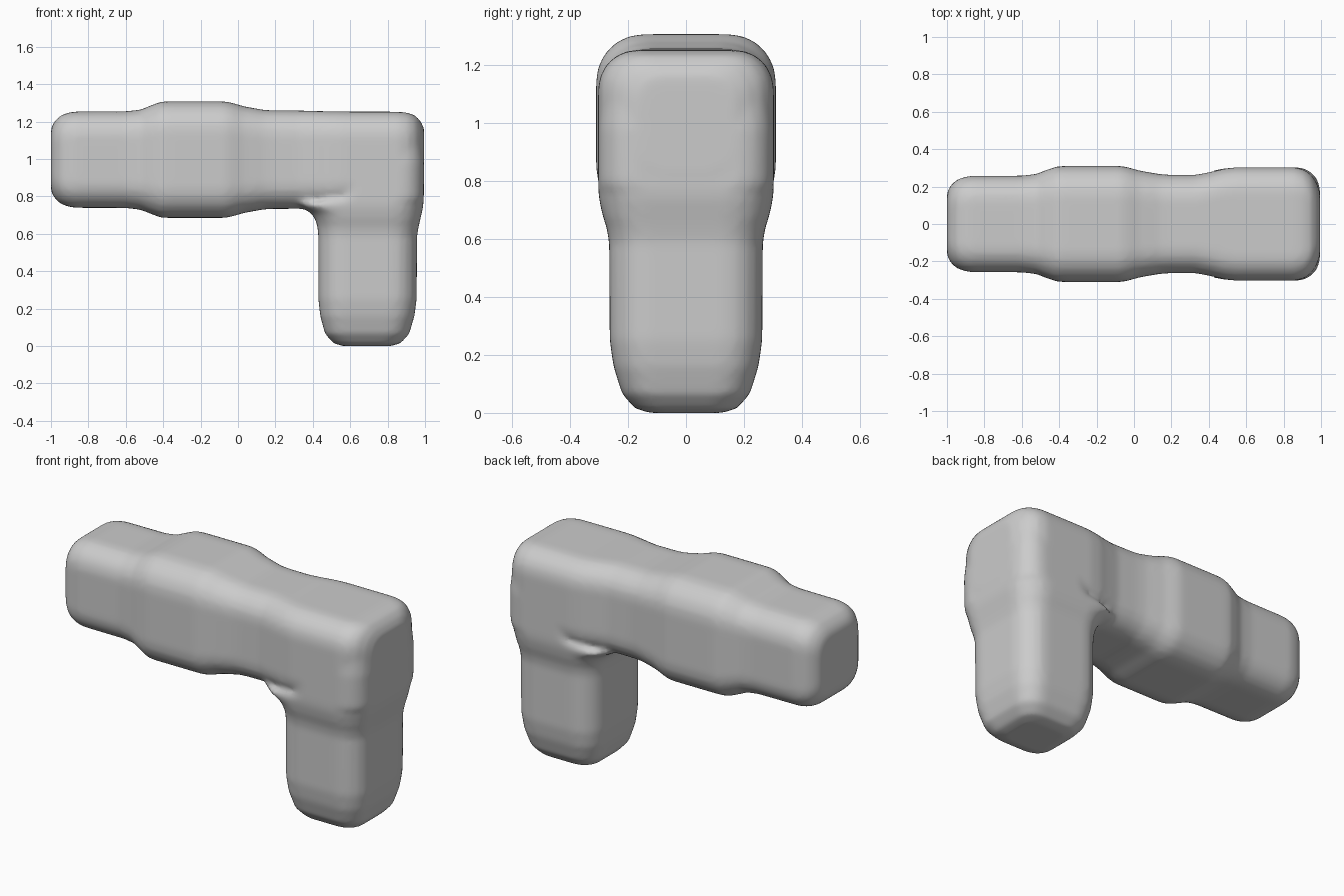
import bpy, bmesh
from math import sin, cos, pi
from mathutils import Vector

if "Cube" in bpy.data.objects:
    bpy.data.objects.remove(bpy.data.objects["Cube"])


def rounded_rect(a, b, ratio=0.52, steps=5):
    """Points round a rectangle of half sizes a, b with rounded corners."""
    r = ratio * min(a, b)
    pts = []
    for q, (sx, sy) in enumerate(((1, 1), (-1, 1), (-1, -1), (1, -1))):
        for i in range(steps + 1):
            t = (q + i / steps) * pi / 2
            pts.append((sx * (a - r) + r * cos(t), sy * (b - r) + r * sin(t)))
    return pts


def loft(name, rings):
    bm = bmesh.new()
    loops = [[bm.verts.new(p) for p in ring] for ring in rings]
    n = len(loops[0])
    for lo, hi in zip(loops, loops[1:]):
        for i in range(n):
            bm.faces.new((lo[i], lo[(i + 1) % n], hi[(i + 1) % n], hi[i]))
    bm.faces.new(loops[0][::-1])
    bm.faces.new(loops[-1])
    bmesh.ops.recalc_face_normals(bm, faces=bm.faces)
    mesh = bpy.data.meshes.new(name)
    bm.to_mesh(mesh)
    bm.free()
    obj = bpy.data.objects.new(name, mesh)
    bpy.context.collection.objects.link(obj)
    return obj


# Horizontal arm with a swollen middle: x, half width, half height
arm_stations = [
    (-1.0, .165, .165), (-.985, .2, .2), (-.95, .235, .235), (-.91, .25, .25),
    (-.87, .257, .257), (-.6, .258, .258), (-.52, .267, .267), (-.47, .288, .288),
    (-.41, .308, .31), (-.36, .31, .311), (-.07, .31, .311), (-.03, .302, .303),
    (.03, .285, .285), (.14, .266, .265), (.2, .262, .263), (.33, .262, .262),
    (.42, .28, .26), (.48, .295, .258), (.55, .303, .257), (.86, .303, .256),
    (.91, .29, .25), (.95, .262, .235), (.98, .215, .2), (.995, .165, .165)]
arm = loft("bent_body", [[Vector((x, y, .996 + z)) for y, z in rounded_rect(w, h)]
                         for x, w, h in arm_stations])

# Leg flaring into the arm: z, left x, right x, half width
leg_stations = [
    (0, .56, .82, .125), (.015, .51, .87, .175), (.065, .466, .915, .22),
    (.16, .44, .943, .25), (.25, .43, .955, .263), (.59, .43, .957, .265),
    (.64, .425, .966, .274), (.68, .412, .975, .287), (.71, .392, .982, .294),
    (.735, .35, .988, .299), (.76, .31, .991, .302), (.79, .5, .993, .303),
    (.98, .52, .994, .303), (1.06, .54, .985, .295), (1.12, .58, .96, .26)]
leg = loft("leg", [[Vector(((x0 + x1) / 2 + x, y, z))
                    for x, y in rounded_rect((x1 - x0) / 2, w)]
                   for z, x0, x1, w in leg_stations])
leg.hide_render = True

# Merge both into one smooth body
union = arm.modifiers.new("union", "BOOLEAN")
union.operation = "UNION"
union.object = leg
union.solver = "EXACT"
bpy.context.view_layer.objects.active = arm
arm.select_set(True)
bpy.ops.object.modifier_apply(modifier="union")
bpy.data.objects.remove(leg)

# Even out the seam between arm and leg
remesh = arm.modifiers.new("remesh", "REMESH")
remesh.mode = "VOXEL"
remesh.voxel_size = 0.016
remesh.use_smooth_shade = True
bpy.ops.object.modifier_apply(modifier="remesh")
soften = arm.modifiers.new("soften", "SMOOTH")
soften.factor = 0.5
soften.iterations = 6
bpy.ops.object.modifier_apply(modifier="soften")
bpy.ops.object.shade_smooth()
